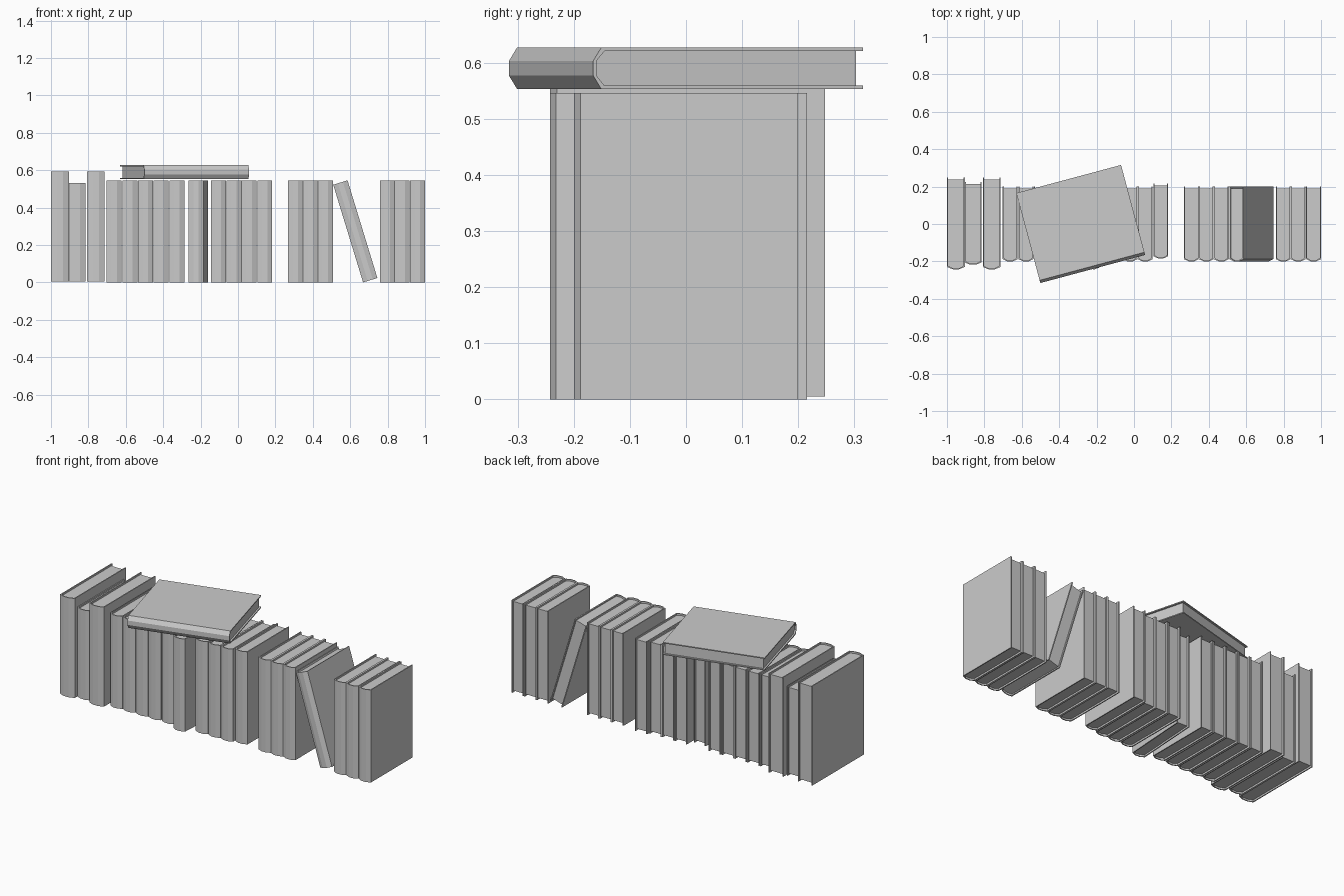
import bpy, bmesh
from math import radians
from mathutils import Matrix

cube = bpy.data.objects.get("Cube")
if cube:
    bpy.data.objects.remove(cube)

grey = bpy.data.materials.new("plain_grey")
grey.use_nodes = True
colour = (0.6, 0.6, 0.6, 1)
grey.diffuse_color = colour
grey.node_tree.nodes["Principled BSDF"].inputs["Base Color"].default_value = colour

BOARD = 0.006    # cover thickness
RECESS = 0.01    # how far the pages sit inside the cover


def outline(width, depth, bevel, inset=0, back=0):
    """U-shaped book section with a bevelled spine facing -y."""
    half, front = width / 2 - inset, -depth / 2 + inset
    flat = width * 0.175
    right = [(flat, front), (half, front + bevel), (half, depth / 2 - back)]
    return [(-x, y) for x, y in reversed(right)] + right


def make_object(name, bm, matrix):
    bmesh.ops.recalc_face_normals(bm, faces=bm.faces)
    mesh = bpy.data.meshes.new(name)
    bm.to_mesh(mesh)
    bm.free()
    mesh.materials.append(grey)
    obj = bpy.data.objects.new(name, mesh)
    obj.matrix_world = matrix
    bpy.context.collection.objects.link(obj)


def extrude(bm, faces, height):
    result = bmesh.ops.extrude_face_region(bm, geom=faces)
    verts = [v for v in result["geom"] if isinstance(v, bmesh.types.BMVert)]
    bmesh.ops.translate(bm, verts=verts, vec=(0, 0, height))


def book(name, width, depth, height, matrix, bevel=0.012):
    # Cover: a strip between outer and inner outlines, pulled up
    bm = bmesh.new()
    outer = [bm.verts.new((x, y, 0)) for x, y in outline(width, depth, bevel)]
    inner = [bm.verts.new((x, y, 0)) for x, y in outline(width, depth, bevel, BOARD)]
    strip = [bm.faces.new((outer[i], outer[i + 1], inner[i + 1], inner[i]))
             for i in range(len(outer) - 1)]
    extrude(bm, strip, height)
    make_object(name + "_cover", bm, matrix)
    # Pages: solid block set back from the open edges
    bm = bmesh.new()
    section = outline(width, depth, bevel, BOARD, RECESS)
    face = bm.faces.new([bm.verts.new((x, y, RECESS)) for x, y in section])
    extrude(bm, [face], height - 2 * RECESS)
    make_object(name + "_pages", bm, matrix)


def place(x, y, z=0):
    return Matrix.Translation((x, y, z))


# Large books at the right end
for i, (x, width, depth, height) in enumerate(
        [(-0.952, 0.095, 0.49, 0.587), (-0.86, 0.09, 0.441, 0.528),
         (-0.761, 0.095, 0.49, 0.587)]):
    book(f"large_book_{i + 1}", width, depth, height, place(x, 0.003, 0.005))

# Standard upright books
SMALL = (0.08, 0.4, 0.546)
row = [-0.662, -0.578, -0.495, -0.412, -0.326, -0.105, -0.021, 0.06,
       0.307, 0.387, 0.467, 0.798, 0.878, 0.96]
for i, x in enumerate(row):
    book(f"upright_book_{i + 1}", *SMALL, place(x, 0))

# Books out of line: pushed back, pulled out and turned, leaning
book("pushed_back_book", *SMALL, place(0.143, 0.016))
book("pulled_out_book", *SMALL,
     place(-0.212, -0.042) @ Matrix.Rotation(radians(-3.5), 4, "Z"))
book("leaning_book", *SMALL,
     place(0.707, 0, 0.012) @ Matrix.Rotation(radians(-17), 4, "Y"))

# Large book lying across the row
book("lying_book", 0.074, 0.498, 0.58,
     place(-0.285, 0, 0.59) @ Matrix.Rotation(radians(15), 4, "Z")
     @ Matrix.Rotation(radians(90), 4, "Y") @ place(0, 0, -0.29), 0.015)
